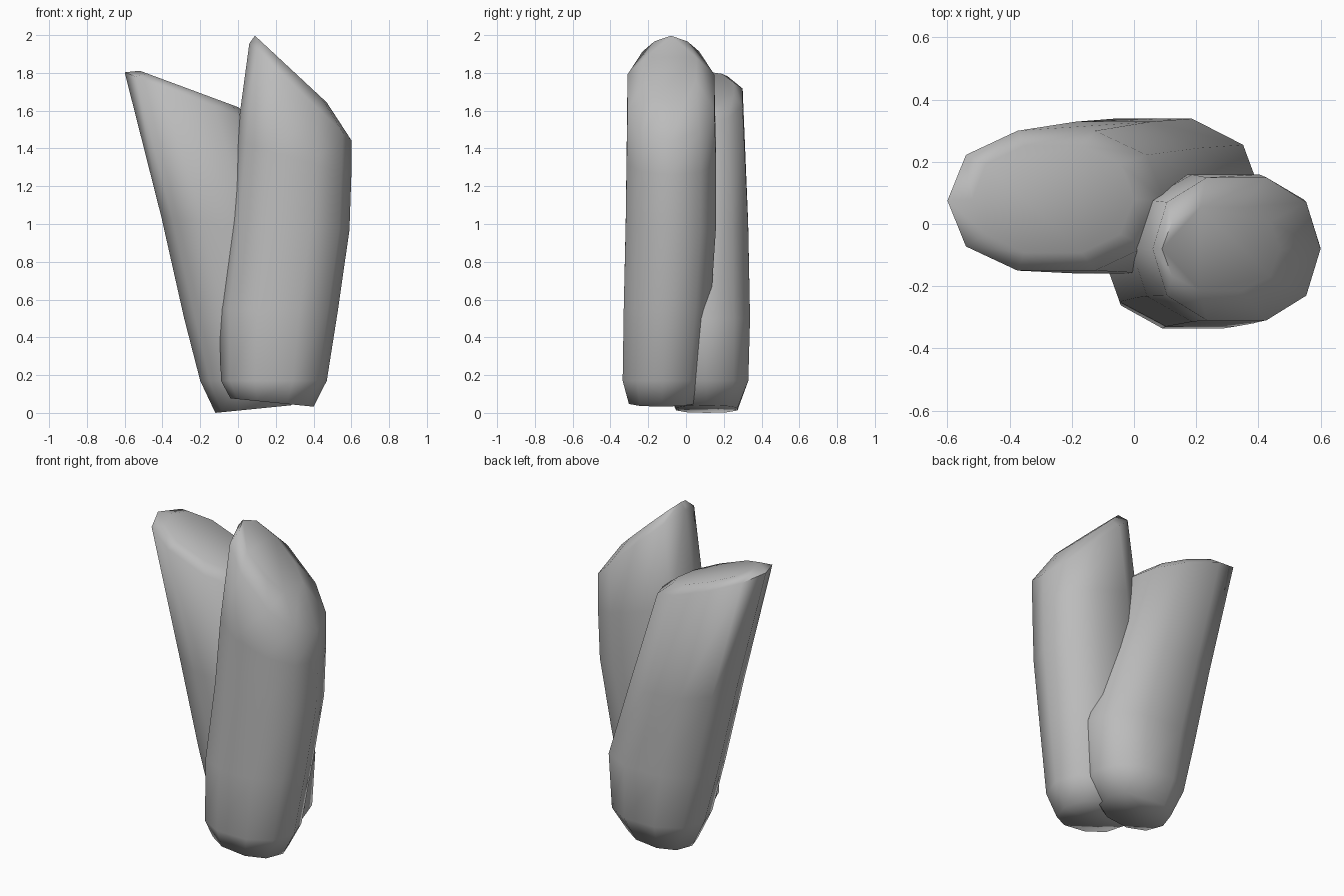
import bpy, bmesh, math

if "Cube" in bpy.data.objects:
    bpy.data.objects.remove(bpy.data.objects["Cube"], do_unlink=True)

SIDES = 10

stone = bpy.data.materials.new("stone_grey")
stone.use_nodes = True
grey = (0.5, 0.5, 0.5, 1)
stone.diffuse_color = grey
stone.node_tree.nodes["Principled BSDF"].inputs["Base Color"].default_value = grey


def rounded(t):
    # slightly boxy circle coordinate
    return math.copysign(abs(t) ** 0.88, t)


def standing_stone(name, rings, turn):
    """Loft tilted oval rings: (centre z, x min, x max, y min, y max, slope along x)."""
    bm = bmesh.new()
    loops = []
    for z, x0, x1, y0, y1, slope in rings:
        cx, cy, rx, ry = (x0 + x1) / 2, (y0 + y1) / 2, (x1 - x0) / 2, (y1 - y0) / 2
        loop = []
        for i in range(SIDES):
            a = math.tau * i / SIDES + turn
            dx = rx * rounded(math.cos(a))
            loop.append(bm.verts.new((cx + dx, cy + ry * rounded(math.sin(a)), z + slope * dx)))
        loops.append(loop)
    for low, high in zip(loops, loops[1:]):
        for i in range(SIDES):
            j = (i + 1) % SIDES
            bm.faces.new((low[i], low[j], high[j], high[i]))
    bm.faces.new(loops[0][::-1])
    bm.faces.new(loops[-1])
    bmesh.ops.recalc_face_normals(bm, faces=bm.faces)
    mesh = bpy.data.meshes.new(name)
    bm.to_mesh(mesh)
    bm.free()
    mesh.materials.append(stone)
    obj = bpy.data.objects.new(name, mesh)
    bpy.context.collection.objects.link(obj)
    bpy.ops.object.select_all(action="DESELECT")
    obj.select_set(True)
    bpy.context.view_layer.objects.active = obj
    bpy.ops.object.shade_smooth_by_angle(angle=math.radians(85))


# Tall front stone with a steeply slanted crown
standing_stone("front_stone", [
    (0.055, -0.04, 0.40, -0.31, 0.05, -0.1),
    (0.17, -0.09, 0.47, -0.345, 0.10, 0),
    (0.55, -0.10, 0.53, -0.34, 0.14, 0),
    (1.00, -0.045, 0.59, -0.33, 0.17, -0.1),
    (1.35, -0.01, 0.60, -0.325, 0.17, -0.3),
    (1.70, 0.06, 0.60, -0.32, 0.16, -0.95),
    (1.82, 0.09, 0.47, -0.22, 0.06, -0.93),
], 0)

# Leaning back stone with a gently slanted crown
standing_stone("back_stone", [
    (0.02, -0.12, 0.28, -0.06, 0.28, 0.1),
    (0.17, -0.20, 0.38, -0.13, 0.34, 0),
    (0.50, -0.285, 0.41, -0.16, 0.35, 0),
    (1.00, -0.405, 0.27, -0.17, 0.34, -0.1),
    (1.67, -0.60, 0.10, -0.16, 0.31, -0.38),
    (1.715, -0.52, 0.00, -0.10, 0.26, -0.37),
], math.pi)
